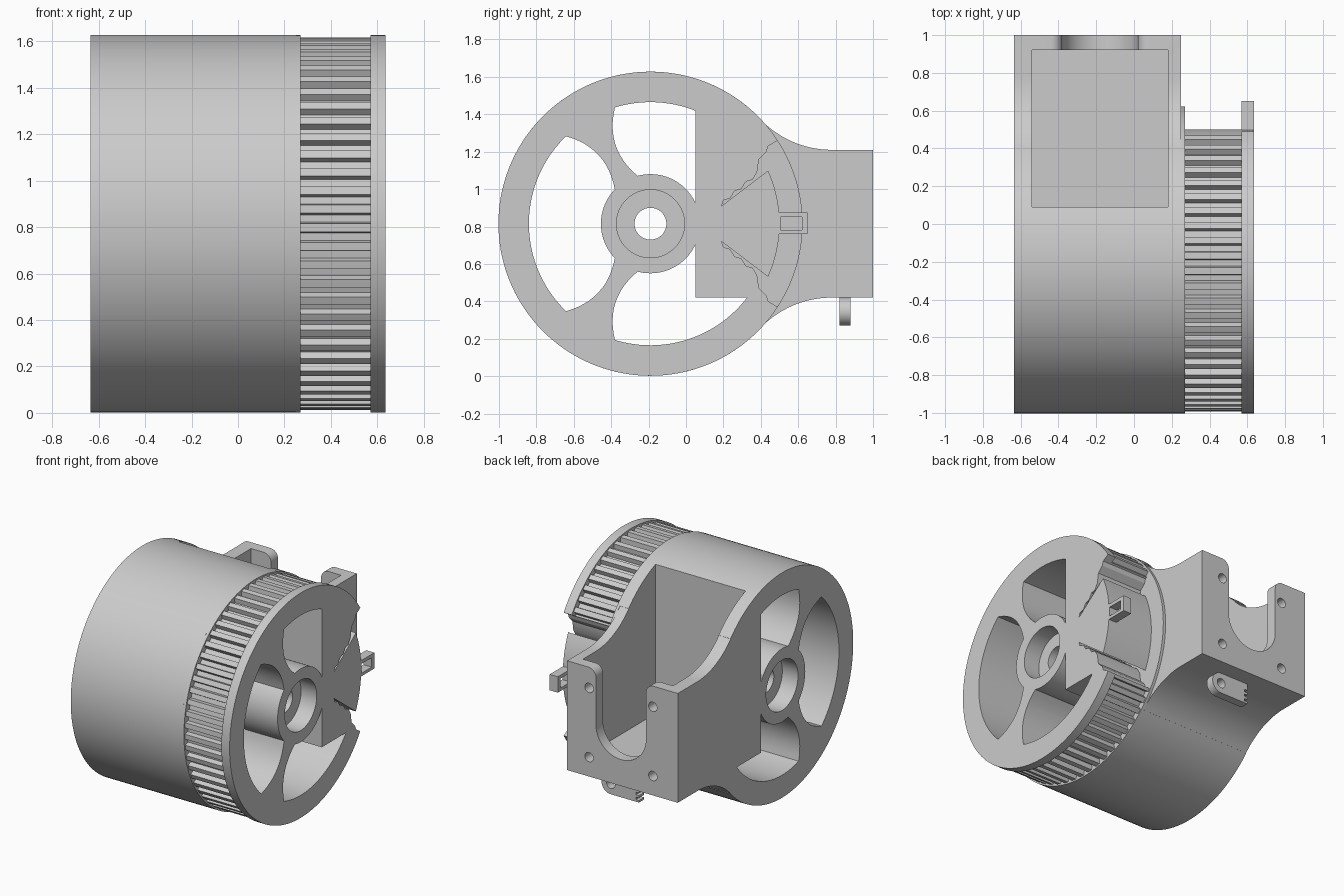
import bpy, bmesh, math

if "Cube" in bpy.data.objects:
    bpy.data.objects.remove(bpy.data.objects["Cube"], do_unlink=True)

SHADE = (0.6, 0.6, 0.6, 1)
grey = bpy.data.materials.new("plain grey")
grey.use_nodes = True
grey.diffuse_color = SHADE
grey.node_tree.nodes["Principled BSDF"].inputs["Base Color"].default_value = SHADE

CY, CZ, R = -0.19, 0.815, 0.813      # wheel axis and radius
HUB, WIN = 0.265, 0.65               # hub radius, window outer radius


def polar(r, deg, c=(CY, CZ)):
    a = math.radians(deg)
    return (c[0] + r * math.cos(a), c[1] + r * math.sin(a))


def arc(r, a, b, c=(CY, CZ), n=24):
    return [polar(r, a + (b - a) * i / n, c) for i in range(n + 1)]


def bulge(a, b, h=0.06, n=12):
    """Inner points of a curve from a to b that bows to the right."""
    dx, dy = b[0] - a[0], b[1] - a[1]
    k = 4 * h / math.hypot(dx, dy)
    ts = [i / n for i in range(1, n)]
    return [(a[0] + dx * t + dy * k * t * (1 - t),
             a[1] + dy * t - dx * k * t * (1 - t)) for t in ts]


def rect(a0, a1, b0, b1):
    return [(a0, b0), (a1, b0), (a1, b1), (a0, b1)]


def mirror(pts):
    return [(y, 2 * CZ - z) for y, z in pts]


def prism(name, pts, lo, hi, axis="x"):
    """Extrude a (y, z) outline along x, or an (x, z) outline along y."""
    pts = [p for i, p in enumerate(pts) if math.dist(p, pts[i - 1]) > 1e-4]
    bm = bmesh.new()
    place = (lambda p, d: (d, *p)) if axis == "x" else (lambda p, d: (p[0], d, p[1]))
    ends = [[bm.verts.new(place(p, d)) for p in pts] for d in (lo, hi)]
    for e in ends:
        bm.faces.new(e)
    for i in range(len(pts)):
        j = (i + 1) % len(pts)
        bm.faces.new((ends[0][i], ends[0][j], ends[1][j], ends[1][i]))
    bmesh.ops.recalc_face_normals(bm, faces=bm.faces)
    mesh = bpy.data.meshes.new(name)
    bm.to_mesh(mesh)
    bm.free()
    mesh.materials.append(grey)
    ob = bpy.data.objects.new(name, mesh)
    bpy.context.collection.objects.link(ob)
    return ob


def cut(target, pts, lo=-0.9, hi=0.9, axis="x"):
    tool = prism("cutter", pts, lo, hi, axis)
    mod = target.modifiers.new("cut", "BOOLEAN")
    mod.object, mod.operation, mod.solver = tool, "DIFFERENCE", "EXACT"
    bpy.context.view_layer.objects.active = target
    bpy.ops.object.modifier_apply(modifier=mod.name)
    bpy.data.objects.remove(tool, do_unlink=True)


# Drum flowing into the rear mounting box
FILLET, FY = 0.53, 0.78
low = (FY, 0.42 - FILLET)
tangent = math.degrees(math.atan2(CZ - low[1], FY - CY))
fillet = arc(FILLET, 180 - tangent, 90, low)
outline = arc(R, tangent, 360 - tangent, n=110) + fillet
outline += [(1, 0.42), (1, 1.21)] + mirror(fillet)[::-1]
body = prism("wheel_body", outline, -0.635, 0.25)

# Thin guide disc, toothed rim and end flange
circle = arc(R, 0, 360, n=144)
teeth = []
TEETH = 62
for i in range(TEETH):
    for r, f in ((0.802, 0.0), (0.802, 0.22), (0.802, 0.44), (0.768, 0.52), (0.768, 0.92)):
        teeth.append(polar(r, 360 * (i + f) / TEETH))
disc = prism("guide_disc", circle, 0.25, 0.27)
rim = prism("toothed_rim", teeth, 0.27, 0.57)
flange = prism("end_flange", circle, 0.57, 0.635)
wheel = (body, disc, rim, flange)

# Windows between the curved spokes, and the axle hole
front = arc(WIN, 134, 226) + bulge(polar(WIN, 226), polar(HUB, 224))
front += arc(HUB, 224, 136) + bulge(polar(HUB, 136), polar(WIN, 134))
upper = arc(WIN, 68.3, 107) + bulge(polar(WIN, 107), polar(HUB, 105)) + arc(HUB, 105, 25)
lower = arc(WIN, -107, -37.4) + [(0.05, 0.42)] + arc(HUB, -25, -105)
lower += bulge(polar(HUB, -105), polar(WIN, -107))
axle = arc(0.085, 0, 360, n=48)
for part in wheel:
    for hole in (front, upper, lower, axle):
        cut(part, hole)

# Bearing seat at each end of the hub
seat = arc(0.182, 0, 360, n=64)
cut(body, seat, hi=-0.51)
cut(rim, seat, lo=0.51)
cut(flange, seat)

# Belt clamp gap: jagged jaws around a central wedge
jaw = [(0.19, 0.91)]
for i in range(3):
    jaw += [(0.2 + 0.06 * i, 0.94 + 0.05 * i), (0.235 + 0.06 * i, 0.95 + 0.05 * i)]
jaw += [(0.38, 1.09), (0.39, 1.16), (0.43, 1.2), (0.44, 1.23), (0.49, 1.26), (0.9, 1.26)]
gap = jaw[::-1] + arc(0.69, 24.3, -24.3) + mirror(jaw)
for part in (rim, flange):
    cut(part, gap)

# Open-topped motor cavity, U notch and screw holes in the back plate
cut(body, rect(0.09, 0.92, 0.5, 2), -0.54, 0.18)
cut(disc, rect(0.7, 0.9, 0, 2))
MX = -0.18
ear = arc(0.06, 90, 180, (MX + 0.26, 1.15), 8)
notch = [(MX + 0.26, 1.4)] + ear + arc(0.2, 0, -180, (MX, 0.81))
notch += [(2 * MX - x, z) for x, z in reversed(ear)] + [(MX - 0.26, 1.4)]
cut(body, notch, 0.88, 1.1, "y")
for sx in (-1, 1):
    for sz in (-1, 1):
        screw = arc(0.034, 0, 360, (MX + 0.255 * sx, 0.81 + 0.25 * sz))
        cut(body, screw, 0.88, 1.1, "y")

# Belt loop on the wedge
loop = prism("belt_loop", rect(0.49, 0.65, 0.76, 0.875), 0.57, 0.635)
cut(loop, rect(0.505, 0.62, 0.782, 0.85))

# Tab under the box, with a hole and a notched end
tab_outline = arc(0.075, 90, -90, (-0.015, 0.345), 20)
for i in range(3):
    z = 0.285 + 0.035 * i
    tab_outline += [(-0.24, z - 0.015), (-0.24, z), (-0.215, z), (-0.215, z + 0.018), (-0.24, z + 0.018)]
tab_outline += [(-0.24, 0.42)]
tab = prism("bottom_tab", tab_outline, 0.82, 0.88, "y")
cut(tab, arc(0.034, 0, 360, (-0.015, 0.345)), axis="y")

# Smooth the curved walls and keep the edges crisp
for ob in (*wheel, loop, tab):
    bpy.ops.object.select_all(action="DESELECT")
    ob.select_set(True)
    bpy.context.view_layer.objects.active = ob
    bpy.ops.object.shade_smooth_by_angle(angle=math.radians(25))
